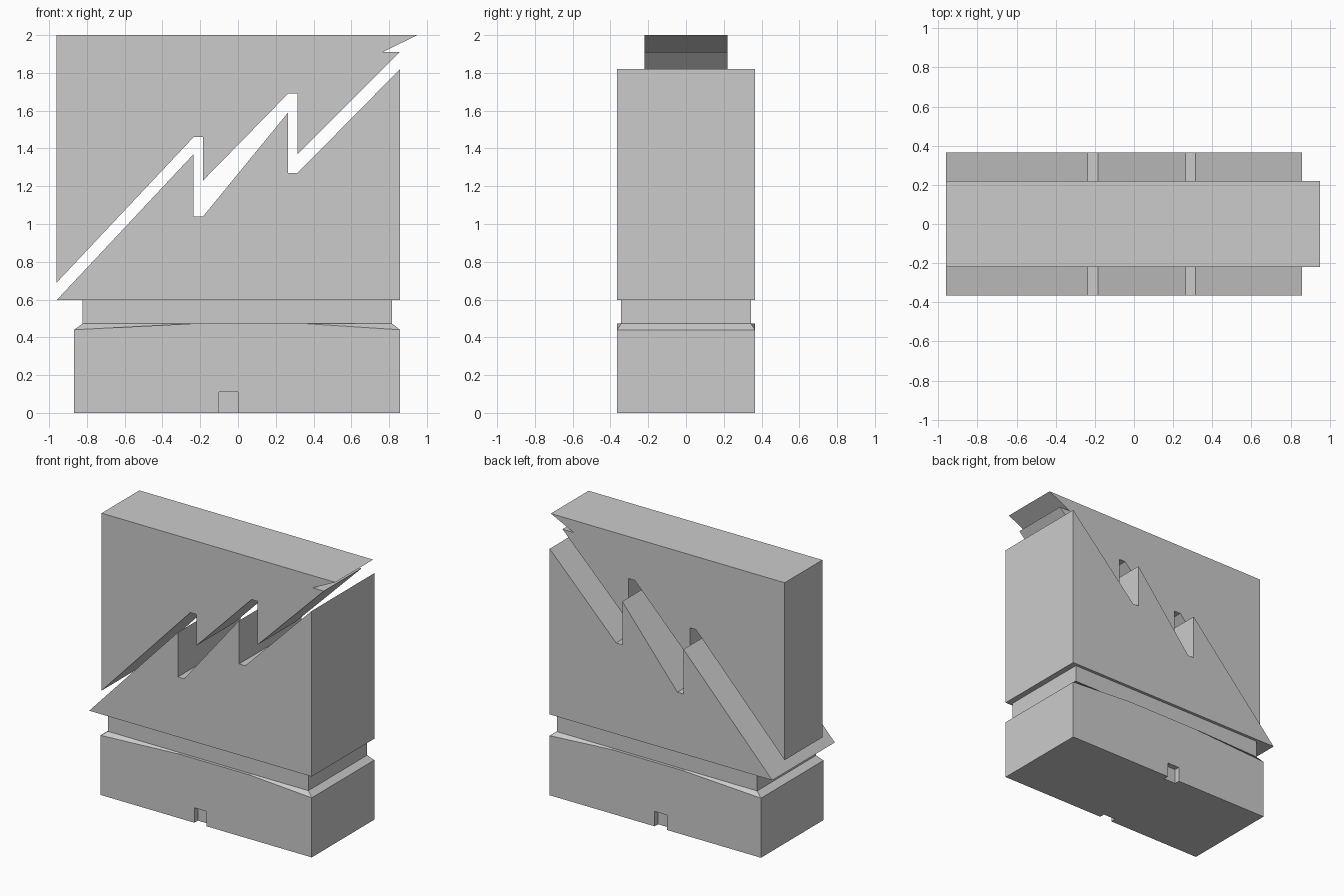
import bpy, bmesh

if "Cube" in bpy.data.objects:
    bpy.data.objects.remove(bpy.data.objects["Cube"])

def finish(bm, name):
    bmesh.ops.recalc_face_normals(bm, faces=bm.faces)
    mesh = bpy.data.meshes.new(name)
    bm.to_mesh(mesh)
    bm.free()
    obj = bpy.data.objects.new(name, mesh)
    bpy.context.collection.objects.link(obj)
    return obj

def plate(name, profile, half_depth):
    """Extrude a front-view (x, z) profile symmetrically in y."""
    bm = bmesh.new()
    face = bm.faces.new([bm.verts.new((x, -half_depth, z)) for x, z in profile])
    out = bmesh.ops.extrude_face_region(bm, geom=[face])
    verts = [v for v in out["geom"] if isinstance(v, bmesh.types.BMVert)]
    bmesh.ops.translate(bm, verts=verts, vec=(0, 2 * half_depth, 0))
    return finish(bm, name)

def ring(x0, x1, y, z_corner, z_mid):
    """Rectangular loop with two extra points on the front and back edges."""
    row = [(x0, z_corner), (-0.23, z_mid), (0.35, z_mid), (x1, z_corner)]
    return [(x, -y, z) for x, z in row] + [(x, y, z) for x, z in reversed(row)]

def loft(name, rings):
    bm = bmesh.new()
    loops = [[bm.verts.new(p) for p in r] for r in rings]
    for a, b in zip(loops, loops[1:]):
        for i in range(len(a)):
            j = (i + 1) % len(a)
            bm.faces.new((a[i], a[j], b[j], b[i]))
    bm.faces.new(loops[0])
    bm.faces.new(loops[-1])
    return finish(bm, name)

# Upper plate with stepped zigzag lower edge and barbed tip
plate("upper_plate", [
    (-0.96, 2.0), (-0.96, 0.69), (-0.235, 1.46), (-0.185, 1.46),
    (-0.185, 1.23), (0.265, 1.69), (0.315, 1.69), (0.315, 1.37),
    (0.855, 1.91), (0.765, 1.91), (0.95, 2.0)], 0.22)

# Thicker lower block with matching teeth
plate("lower_block", [
    (-0.96, 0.597), (0.858, 0.597), (0.858, 1.82), (0.315, 1.27), (0.265, 1.27),
    (0.265, 1.59), (-0.185, 1.04), (-0.235, 1.04), (-0.235, 1.37)], 0.365)

# Base with sloped shoulder and recessed neck
base = loft("base_and_neck", [
    ring(-0.868, 0.858, 0.365, 0, 0),
    ring(-0.868, 0.858, 0.365, 0.44, 0.473),
    ring(-0.822, 0.815, 0.343, 0.473, 0.473),
    ring(-0.822, 0.815, 0.343, 0.597, 0.597)])

# Small shallow notches in the front and back of the base
for side, label in ((-1, "front"), (1, "back")):
    cutter = plate(label + "_notch_cutter", [(-0.1, -0.05), (0, -0.05), (0, 0.11), (-0.1, 0.11)], 0.04)
    cutter.location.y = side * 0.365
    cutter.hide_render = True
    cutter.display_type = 'WIRE'
    mod = base.modifiers.new(label + "_notch", 'BOOLEAN')
    mod.operation = 'DIFFERENCE'
    mod.solver = 'EXACT'
    mod.object = cutter
